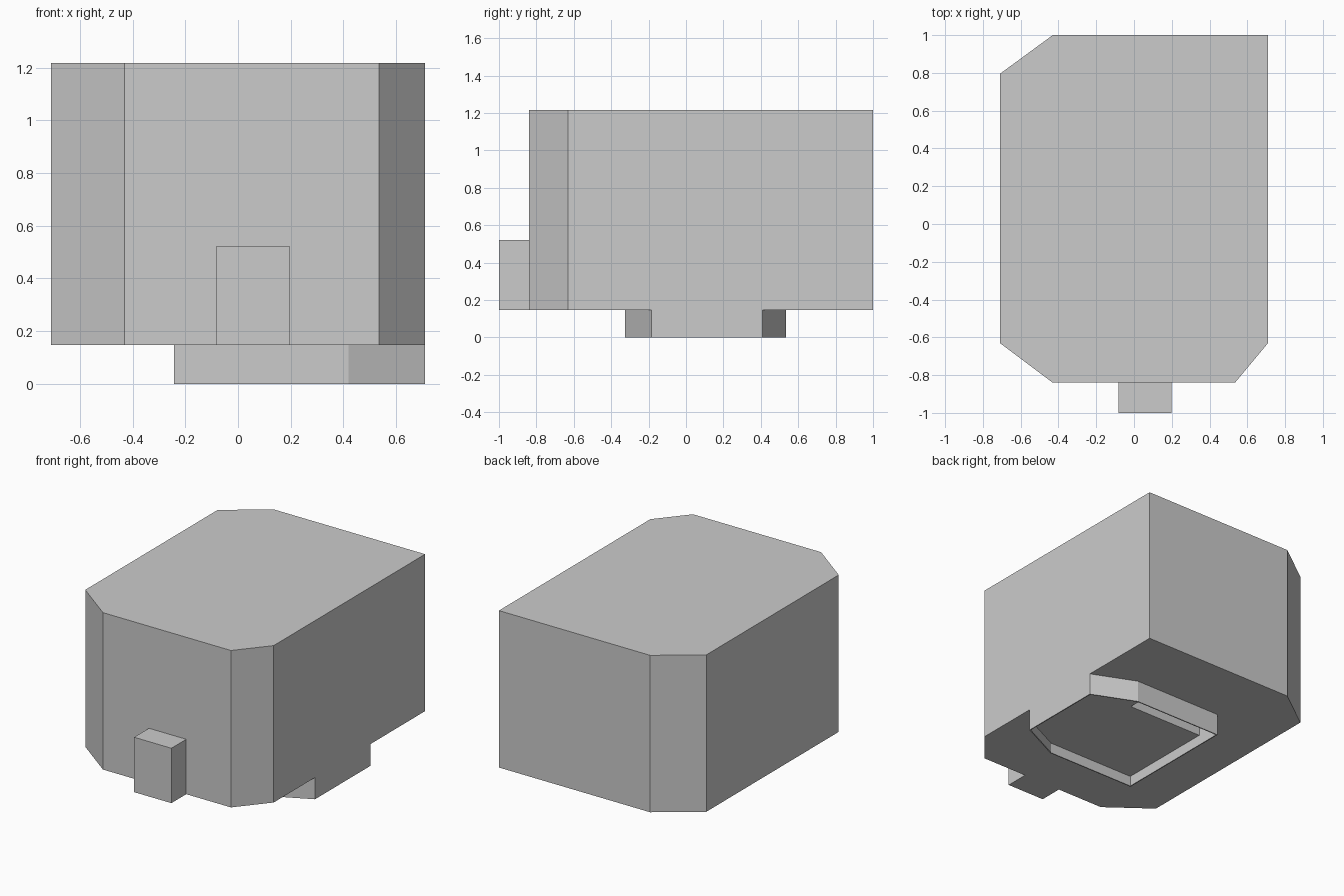
import bpy, bmesh

if "Cube" in bpy.data.objects:
    bpy.data.objects.remove(bpy.data.objects["Cube"])


def prism(name, outline, z0, z1, caps=True):
    """Extrude a counter-clockwise outline from z0 to z1, with or without end caps."""
    bm = bmesh.new()
    low = [bm.verts.new((x, y, z0)) for x, y in outline]
    high = [bm.verts.new((x, y, z1)) for x, y in outline]
    n = len(outline)
    for i in range(n):
        j = (i + 1) % n
        bm.faces.new((low[i], low[j], high[j], high[i]))
    if caps:
        bm.faces.new(low[::-1])
        bm.faces.new(high)
    mesh = bpy.data.meshes.new(name)
    bm.to_mesh(mesh)
    bm.free()
    obj = bpy.data.objects.new(name, mesh)
    bpy.context.collection.objects.link(obj)
    return obj


# Main block with three chamfered corners
prism("main_body", [(-0.71, -0.63), (-0.43, -0.84), (0.535, -0.84), (0.71, -0.63),
                    (0.71, 1.0), (-0.43, 1.0), (-0.71, 0.795)], 0.148, 1.217)

# Small tab on the front
prism("front_tab", [(-0.083, -1.0), (0.198, -1.0), (0.198, -0.84), (-0.083, -0.84)],
      0.148, 0.522)

# Thin skirt wall under the body
skirt = prism("base_skirt", [(-0.243, -0.325), (0.42, -0.325), (0.71, -0.185),
                             (0.71, 0.41), (0.416, 0.535), (-0.243, 0.535)],
              0.0, 0.148, caps=False)
wall = skirt.modifiers.new("wall", 'SOLIDIFY')
wall.thickness = 0.007
wall.offset = -1
wall.use_even_offset = True

# Recessed floor inside the skirt, notched at the back
prism("base_floor", [(-0.239, -0.321), (0.419, -0.321), (0.706, -0.183), (0.706, 0.407),
                     (0.416, 0.531), (0.33, 0.531), (0.33, 0.363), (-0.239, 0.363)],
      0.07, 0.148)
